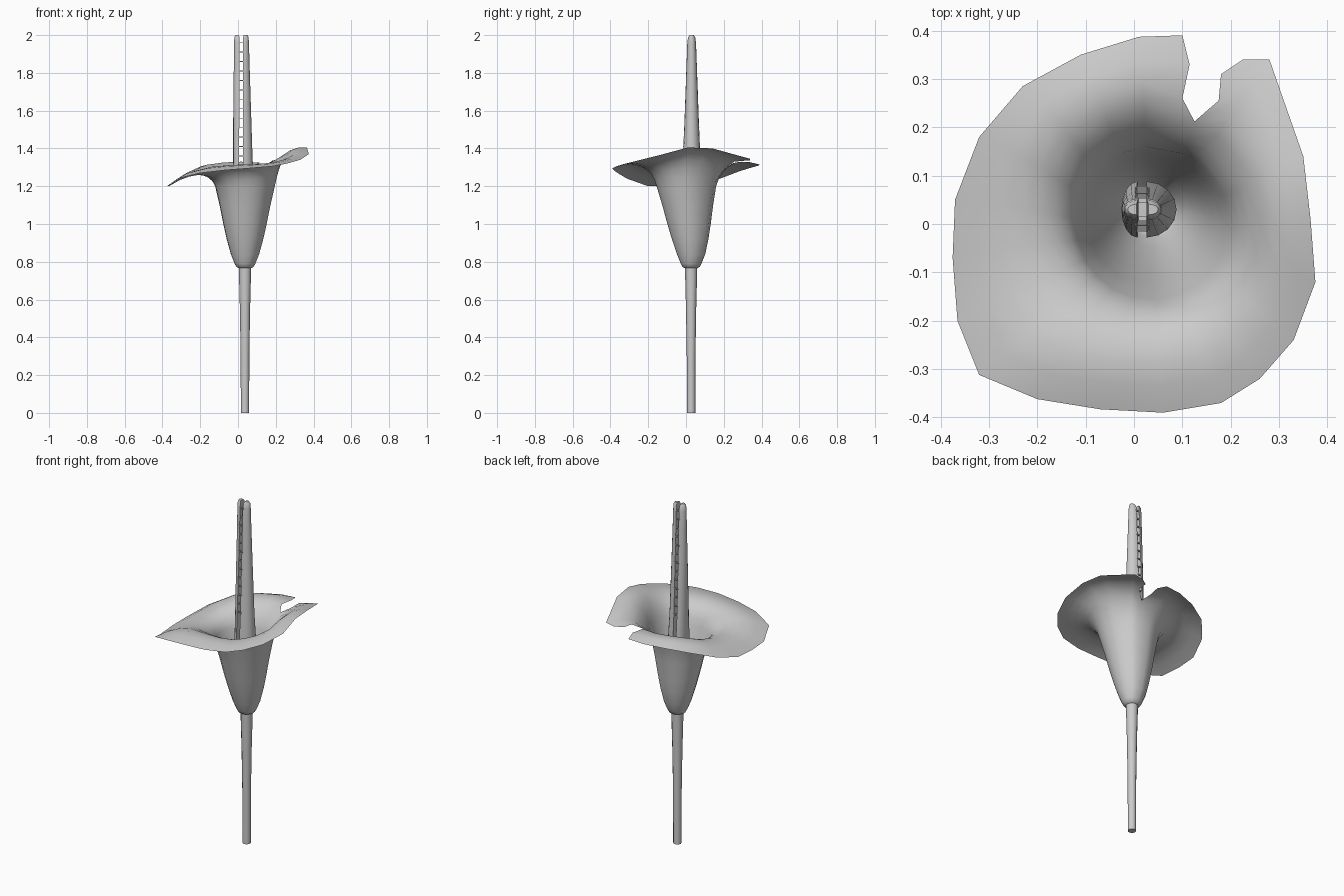
import bpy, bmesh
from math import sin, cos, pi, atan2, radians
from mathutils import Vector

if "Cube" in bpy.data.objects:
    bpy.data.objects.remove(bpy.data.objects["Cube"])

CX, CY = 0.037, 0.027   # axis of the stem


def finish(name, bm, angle=40):
    bmesh.ops.remove_doubles(bm, verts=bm.verts, dist=0.0005)
    bmesh.ops.recalc_face_normals(bm, faces=bm.faces)
    me = bpy.data.meshes.new(name)
    bm.to_mesh(me)
    bm.free()
    ob = bpy.data.objects.new(name, me)
    bpy.context.collection.objects.link(ob)
    bpy.ops.object.select_all(action='DESELECT')
    ob.select_set(True)
    bpy.context.view_layer.objects.active = ob
    bpy.ops.object.shade_smooth_by_angle(angle=radians(angle))
    return ob


def skin(bm, rows, closed):
    """Bridge consecutive rows of points with quads."""
    vs = [[bm.verts.new(p) for p in row] for row in rows]
    for a, b in zip(vs, vs[1:]):
        n = len(a)
        for i in range(n if closed else n - 1):
            j = (i + 1) % n
            bm.faces.new((a[i], a[j], b[j], b[i]))
    return vs


# Stem
bm = bmesh.new()
rows = [[(CX + r * cos(2 * pi * i / 12), CY + r * sin(2 * pi * i / 12), z) for i in range(12)]
        for z, r in [(0, .022), (.3, .023), (.55, .027), (.78, .033)]]
vs = skin(bm, rows, True)
bm.faces.new(vs[0])
bm.faces.new(vs[-1])
finish("stem", bm)

# Spathe: funnel that flares to a wavy, drooping rim, split at the back right
rim = [(.225, .34, 1.335), (.28, .34, 1.345), (.35, .14, 1.4), (.365, .01, 1.405),
       (.375, -.12, 1.37), (.33, -.24, 1.34), (.26, -.32, 1.32), (.18, -.37, 1.305),
       (.06, -.39, 1.295), (-.07, -.383, 1.285), (-.2, -.362, 1.27), (-.32, -.312, 1.24),
       (-.365, -.2, 1.2), (-.375, -.07, 1.2), (-.37, .05, 1.205), (-.32, .18, 1.24),
       (-.23, .285, 1.28), (-.11, .35, 1.3), (.01, .387, 1.31), (.1, .39, 1.315)]
funnel = [(.765, .03), (.772, .045), (.79, .055), (.84, .075), (.92, .097),
          (1.0, .115), (1.1, .135), (1.2, .158)]
SEAM = radians(65)
NOTCH = Vector((.125, .212, 1.3))
edges = {0: [(.175, .255, 1.33), (.18, .31, 1.335)],
         len(rim) - 1: [(.1, .26, 1.325), (.115, .33, 1.325)]}


def ring_point(a, r, z):
    cy = CY - .025 * min(1, max(0, (z - .85) / .35))
    return Vector((CX + r * cos(a), cy + r * sin(a), z))


columns = []
for k, p in enumerate(rim):
    a = atan2(p[1] - CY, p[0] - CX)
    if a > SEAM or p[0] < 0 and a > 0:
        a -= 2 * pi
    if k in edges:
        a = SEAM if k == 0 else SEAM - 2 * pi
    col = [ring_point(a, r, z) for z, r in funnel]
    T, R = col[-1], Vector(p)
    if k in edges:
        # Both sides share the seam up to the notch, then follow the slit
        C = ring_point(a, .185, 1.25)
        for s in range(1, 5):
            t = s / 4
            col.append(T * (1 - t) ** 2 + C * 2 * t * (1 - t) + NOTCH * t * t)
        col += [Vector(q) for q in edges[k]] + [R]
    else:
        C1 = ring_point(a, .182, 1.295 + .03 * cos(a))
        C2 = R.lerp(Vector((CX, CY, R.z)), .33) + Vector((0, 0, .055 - .04 * cos(a)))
        for s in range(1, 8):
            t = s / 7
            u = 1 - t
            col.append(T * u ** 3 + C1 * 3 * t * u * u + C2 * 3 * t * t * u + R * t ** 3)
    columns.append(col)
bm = bmesh.new()
skin(bm, columns, False)
finish("spathe", bm, 80)

# Spadix: two tapered half-round lobes with a narrow gap
# height, half depth, inner x and outer x of left lobe, then of right lobe
lobe = [(.79, .035, .008, -.018, .026, .06), (1.0, .055, .008, -.024, .026, .085),
        (1.15, .058, .007, -.026, .026, .088), (1.35, .046, .006, -.026, .026, .077),
        (1.6, .036, .007, -.025, .026, .069), (1.85, .027, .008, -.022, .026, .061),
        (1.96, .023, .009, -.021, .026, .058), (1.988, .019, .008, -.019, .027, .056),
        (2.0, .011, .005, -.013, .03, .05)]
for name, i in (("spadix_left", 2), ("spadix_right", 4)):
    bm = bmesh.new()
    rows = []
    for row in lobe:
        z, d, xin, xout = row[0], row[1], row[i], row[i + 1]
        rows.append([(xin + (xout - xin) * cos(pi * (j / 8 - .5)),
                      .03 + d * sin(pi * (j / 8 - .5)), z) for j in range(9)])
    vs = skin(bm, rows, True)
    bm.faces.new(vs[0])
    bm.faces.new(vs[-1])
    finish(name, bm, 50)

# Thin rungs that bridge the gap, front and back
bm = bmesh.new()
for k in range(13):
    z = 1.36 + k * .05
    d = .046 - .024 * (z - 1.35) / .6
    for s in (-1, 1):
        res = bmesh.ops.create_cube(bm, size=1)
        bmesh.ops.scale(bm, vec=(.03, .008, .004), verts=res["verts"])
        bmesh.ops.translate(bm, vec=(.017, .03 + s * (d - .003), z), verts=res["verts"])
finish("spadix_rungs", bm, 30)
